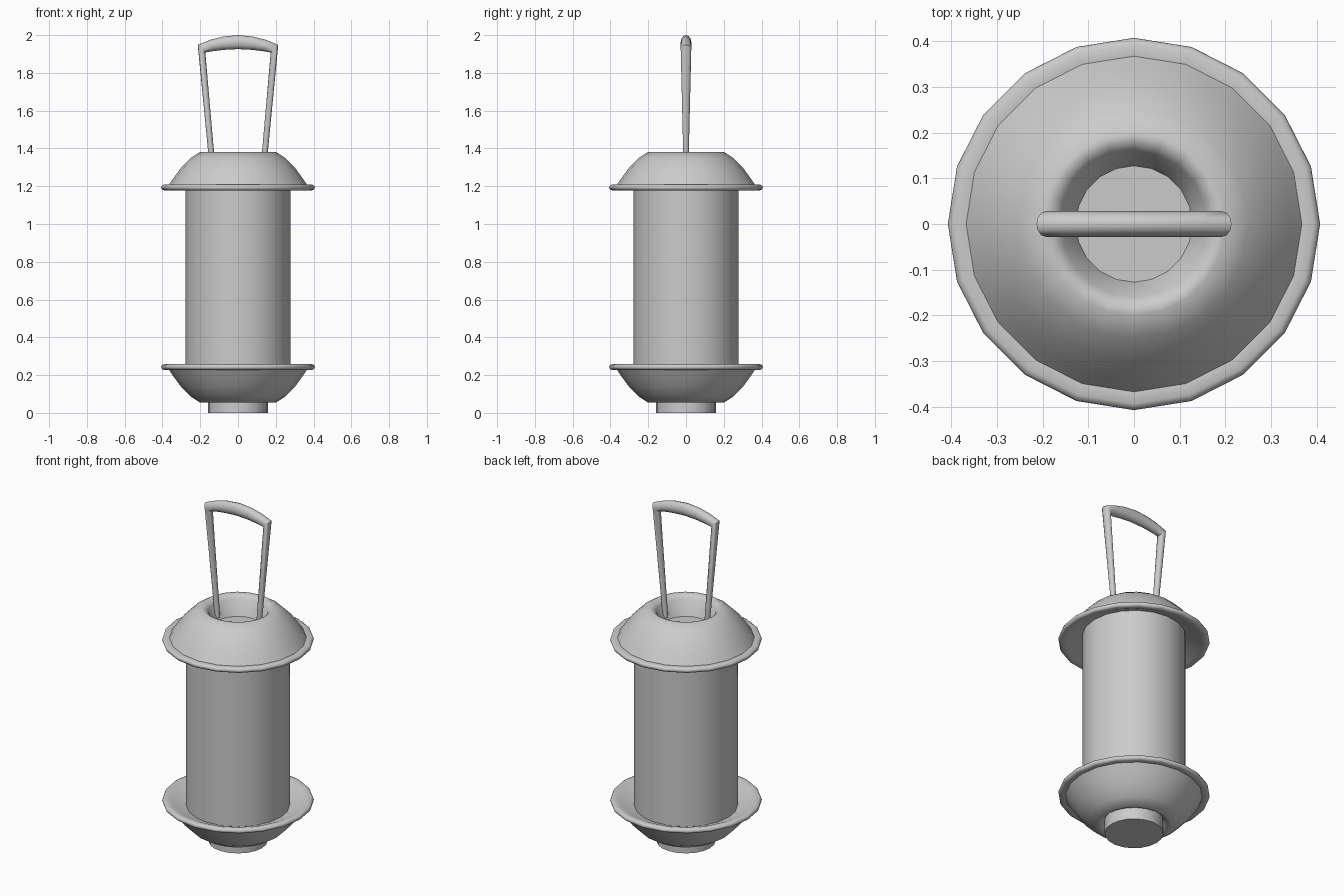
import bpy, bmesh, math

if "Cube" in bpy.data.objects:
    bpy.data.objects.remove(bpy.data.objects["Cube"])

SIDES = 20
MIRROR_SUM = 1.436  # upper z + lower z of the mirrored dishes


def finish(name, bm, angle):
    bmesh.ops.recalc_face_normals(bm, faces=bm.faces)
    mesh = bpy.data.meshes.new(name)
    bm.to_mesh(mesh)
    bm.free()
    obj = bpy.data.objects.new(name, mesh)
    bpy.context.collection.objects.link(obj)
    bpy.ops.object.select_all(action='DESELECT')
    obj.select_set(True)
    bpy.context.view_layer.objects.active = obj
    bpy.ops.object.shade_smooth_by_angle(angle=math.radians(angle))
    return obj


def bridge(bm, a, b):
    n = len(a)
    for i in range(n):
        j = (i + 1) % n
        bm.faces.new((a[i], a[j], b[j], b[i]))


def lathe(name, profile, closed=False, angle=40):
    bm = bmesh.new()
    rings = []
    for r, z in profile:
        rings.append([bm.verts.new((r * math.cos(t), r * math.sin(t), z))
                      for t in (2 * math.pi * i / SIDES for i in range(SIDES))])
    for a, b in zip(rings, rings[1:]):
        bridge(bm, a, b)
    if closed:
        bridge(bm, rings[-1], rings[0])
    else:
        bm.faces.new(rings[0])
        bm.faces.new(rings[-1])
    return finish(name, bm, angle)


# Foot and glass body
lathe("foot", [(0.158, 0), (0.158, 0.1)])
lathe("body", [(0.278, 0.17), (0.278, 1.27)])

# Dome cap with a funnel opening, and the same shape flipped as the lower bowl
dish = [(0.12, 1.25), (0.16, 1.36), (0.178, 1.378), (0.20, 1.382), (0.25, 1.35),
        (0.30, 1.30), (0.34, 1.245), (0.367, 1.205), (0.393, 1.208), (0.404, 1.202),
        (0.407, 1.193), (0.402, 1.182), (0.39, 1.178), (0.365, 1.184), (0.27, 1.225)]
lathe("top_dome", dish, closed=True, angle=50)
lathe("bottom_bowl", [(r, MIRROR_SUM - z) for r, z in dish], closed=True, angle=50)

# Handle: rings given by outer point, inner point and half depth
half = [((-0.151, 1.29), (-0.12, 1.29), 0.014),
        ((-0.158, 1.38), (-0.127, 1.38), 0.015),
        ((-0.213, 1.948), (-0.173, 1.908), 0.028),
        ((-0.15, 1.974), (-0.14, 1.914), 0.028),
        ((-0.08, 1.992), (-0.076, 1.922), 0.028)]
path = half + [((0, 2.0), (0, 1.926), 0.028)]
path += [((-o[0], o[1]), (-i[0], i[1]), d) for o, i, d in reversed(half)]
bm = bmesh.new()
rings = []
for (ox, oz), (ix, iz), d in path:
    ring = []
    for k in range(12):
        t = 2 * math.pi * k / 12
        c = math.cos(t) / 2
        ring.append(bm.verts.new(((ox + ix) / 2 + c * (ox - ix), d * math.sin(t),
                                  (oz + iz) / 2 + c * (oz - iz))))
    rings.append(ring)
for a, b in zip(rings, rings[1:]):
    bridge(bm, a, b)
bm.faces.new(rings[0])
bm.faces.new(rings[-1])
finish("handle", bm, 45)
